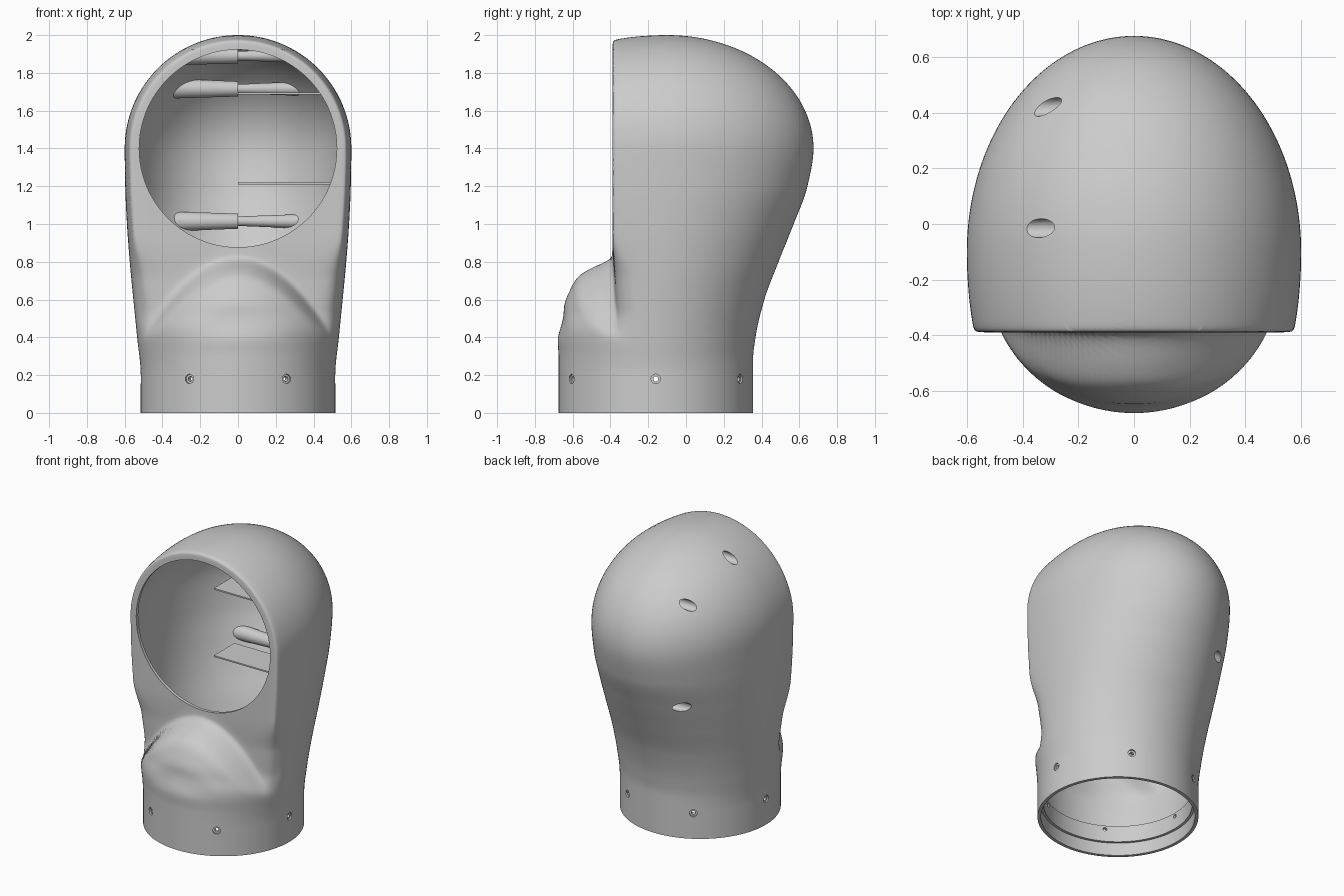
import bpy, bmesh, math
from mathutils import Matrix, Vector

if "Cube" in bpy.data.objects:
    bpy.data.objects.remove(bpy.data.objects["Cube"])

grey = bpy.data.materials.new("plain_grey")
grey.use_nodes = True
grey.diffuse_color = (0.6, 0.6, 0.6, 1)
grey.node_tree.nodes["Principled BSDF"].inputs["Base Color"].default_value = (0.6, 0.6, 0.6, 1)


def curve(points, z):
    """Monotone smooth interpolation through (z, value) points."""
    if z <= points[0][0]:
        return points[0][1]
    if z >= points[-1][0]:
        return points[-1][1]

    def step(j):
        a, b = points[j], points[j + 1]
        return (b[1] - a[1]) / (b[0] - a[0])

    def slope(j):
        if j == 0 or j == len(points) - 1:
            return 0
        p, q = step(j - 1), step(j)
        return 2 * p * q / (p + q) if p * q > 0 else 0

    i = max(j for j in range(len(points) - 1) if points[j][0] <= z)
    (z0, v0), (z1, v1) = points[i], points[i + 1]
    h = z1 - z0
    t = (z - z0) / h
    return (v0 * (1 + 2 * t) * (1 - t) ** 2 + v1 * t * t * (3 - 2 * t)
            + h * t * (1 - t) * (slope(i) * (1 - t) - slope(i + 1) * t))


# Side width, back line, depth of the front curve, front limit and blend by height
MID, DOME, OPENING, WALL = 1.4, .6, .523, .022
WIDTH = [(0, .515), (.2, .515), (.4, .534), (.6, .554), (.8, .573), (1, .588), (1.2, .597), (MID, DOME)]
BACK = [(0, .355), (.28, .355), (.4, .368), (.6, .415), (.8, .49), (1, .57), (1.2, .643), (MID, .675)]
CENTRE = [(0, -.16), (.3, -.16), (.9, -.12), (MID, -.1)]
DEPTH = [(0, .515), (.3, .515), (.5, .56), (.7, .68), (.9, .86), (MID, 1.0)]
FRONT = [(.2, -.95), (.35, -.76), (.45, -.71), (.55, -.69), (.65, -.635), (.72, -.585),
         (.77, -.5), (.8, -.43), (.83, -.395), (.9, -.39)]
BLEND = [(.3, .005), (.55, .12), (.7, .12), (.95, .03)]


def section(z, inset):
    """Centre, half width, back depth and front depth at a height."""
    k = math.sqrt(max(0, 1 - (max(0, z - MID) / (DOME - inset)) ** 2))
    c = curve(CENTRE, z)
    return (c, (curve(WIDTH, z) - inset) * k, (curve(BACK, z) - inset - c) * k,
            (curve(DEPTH, z) - inset) * k)


def wall_x(y, z):
    """Side position of the middle of the wall."""
    c, w, b, f = section(z, WALL / 2)
    return w * math.sqrt(max(0, 1 - ((y - c) / (b if y > c else f)) ** 2))


def new_object(name, bm):
    bmesh.ops.recalc_face_normals(bm, faces=bm.faces)
    mesh = bpy.data.meshes.new(name)
    bm.to_mesh(mesh)
    bm.free()
    obj = bpy.data.objects.new(name, mesh)
    bpy.context.collection.objects.link(obj)
    mesh.materials.append(grey)
    return obj


# Hollow shell: outer and inner skins joined at the face opening and the collar
COLS, LOW, MIDDLE, HIGH = 160, 60, 64, 20


def skin(bm, inset):
    base, top = MID - OPENING, MID + OPENING
    peak = MID + DOME - inset
    levels = [base * i / LOW for i in range(LOW)]
    levels += [MID - OPENING * math.cos(math.pi * i / MIDDLE) for i in range(MIDDLE + 1)]
    levels += [top + (peak - top) * math.sin(math.pi / 2 * i / HIGH) for i in range(1, HIGH)]
    rows = []
    for z in levels:
        c, w, b, f = section(z, inset)
        gap = math.asin(math.sqrt(max(0, OPENING ** 2 - (z - MID) ** 2)) / w)
        row = []
        for j in range(COLS + 1):
            u = (2 * j / COLS - 1) * (math.pi - gap)
            x, s = w * math.sin(u), math.cos(u)
            if s >= 0:
                y = c + b * s
            else:
                y = c + f * s
                limit = curve(FRONT, z + 1.7 * x * x) + inset
                soft = curve(BLEND, z) * min(1, -3 * s)
                y = (y + limit + math.sqrt((y - limit) ** 2 + soft ** 2)) / 2
            row.append(bm.verts.new((x, y, z)))
        rows.append(row)
    for r0, r1 in zip(rows, rows[1:]):
        for j in range(COLS):
            bm.faces.new((r0[j], r0[j + 1], r1[j + 1], r1[j]))
    pole = bm.verts.new((0, CENTRE[-1][1], peak))
    for j in range(COLS):
        bm.faces.new((rows[-1][j], rows[-1][j + 1], pole))
    return rows


bm = bmesh.new()
outer, inner = skin(bm, 0), skin(bm, WALL)
for j in range(COLS):
    bm.faces.new((outer[0][j], outer[0][j + 1], inner[0][j + 1], inner[0][j]))
for i in range(LOW, LOW + MIDDLE):
    for j in (0, COLS):
        bm.faces.new((outer[i][j], outer[i + 1][j], inner[i + 1][j], inner[i][j]))
bmesh.ops.remove_doubles(bm, verts=bm.verts, dist=1e-5)
shell = new_object("hood_shell", bm)

# Ledge band inside the collar
bm = bmesh.new()
profile = [(.475, .09), (.5, .09), (.5, .205), (.475, .205)]
SEG = 96
rings = [[bm.verts.new((r * math.cos(a), r * math.sin(a) - .16, z)) for r, z in profile]
         for a in (2 * math.pi * i / SEG for i in range(SEG))]
for i in range(SEG):
    p, q = rings[i], rings[(i + 1) % SEG]
    for j in range(4):
        n = (j + 1) % 4
        bm.faces.new((p[j], p[n], q[n], q[j]))
ledge = new_object("collar_ledge", bm)
parts = [shell, ledge]


def add_rod(bm, start, end, radius, sides=24):
    d = end - start
    matrix = Matrix.Translation((start + end) / 2) @ d.to_track_quat('Z', 'Y').to_matrix().to_4x4()
    bmesh.ops.create_cone(bm, cap_ends=True, segments=sides, radius1=radius, radius2=radius,
                          depth=d.length, matrix=matrix)


def add_post(name, side, y, z, r_joint, r_wall, sides=32):
    """Post from the middle plane out to the curved wall."""
    bm = bmesh.new()
    joint, wall = [], []
    for i in range(sides):
        a = 2 * math.pi * i / sides
        dy, dz = math.cos(a), math.sin(a)
        joint.append(bm.verts.new((0, y + r_joint * dy, z + r_joint * dz)))
        yw, zw = y + r_wall * dy, z + r_wall * dz
        wall.append(bm.verts.new((side * wall_x(yw, zw), yw, zw)))
    for i in range(sides):
        n = (i + 1) % sides
        bm.faces.new((joint[i], joint[n], wall[n], wall[i]))
    bm.faces.new(joint)
    tip = bm.verts.new((side * wall_x(y, z), y, z))
    for i in range(sides):
        bm.faces.new((wall[i], wall[(i + 1) % sides], tip))
    parts.append(new_object(name, bm))
    return parts[-1]


# Joining posts: sockets on the right half, pegs on the left
POSTS = (("lower", .475, 1.015), ("upper", .42, 1.715), ("top", -.015, 1.89))
sockets = []
for place, y, z in POSTS:
    sockets.append(add_post(place + "_socket", -1, y, z, .04, .05))
    add_post(place + "_peg", 1, y, z, .025, .036)

# Thin shelves on the left half
for place, z in (("lower", 1.215), ("upper", 1.69)):
    bm = bmesh.new()
    edge = [(0, -.27), (wall_x(-.27, z), -.27), (wall_x(-.04, z), -.04), (0, -.04)]
    under = bm.faces.new([bm.verts.new((x, y, z - .005)) for x, y in edge])
    lifted = bmesh.ops.extrude_face_region(bm, geom=[under])["geom"]
    bmesh.ops.translate(bm, vec=(0, 0, .01), verts=[v for v in lifted if isinstance(v, bmesh.types.BMVert)])
    parts.append(new_object(place + "_shelf", bm))

# Cutters: countersinks, drilled collar holes and screw bores
sink_bm, drill_bm, bore_bm = bmesh.new(), bmesh.new(), bmesh.new()
hub = Vector((0, -.16, .18))
for i in range(6):
    a = math.radians(60 * i)
    d = Vector((math.cos(a), math.sin(a), 0))
    add_rod(sink_bm, hub + d * .505, hub + d * .6, .025)
    add_rod(drill_bm, hub + d * .4, hub + d * .61, .013)
for place, y, z in POSTS:
    add_rod(bore_bm, Vector((-.9, y, z)), Vector((-.15, y, z)), .034)
sinks = new_object("sink_cutter", sink_bm)
drills = new_object("drill_cutter", drill_bm)
bores = new_object("bore_cutter", bore_bm)
cutters = [sinks, drills, bores]
for tool in cutters:
    tool.hide_render = True

for part, tool in [(shell, sinks), (shell, drills), (shell, bores), (ledge, drills)] + [(s, bores) for s in sockets]:
    mod = part.modifiers.new("holes", 'BOOLEAN')
    mod.operation, mod.solver, mod.object = 'DIFFERENCE', 'EXACT', tool
    bpy.context.view_layer.update()
    bpy.context.view_layer.objects.active = part
    bpy.ops.object.modifier_apply(modifier=mod.name)
for tool in cutters:
    bpy.data.objects.remove(tool)

# Smooth shading with crisp cut edges
for obj in parts:
    bpy.ops.object.select_all(action='DESELECT')
    obj.select_set(True)
    bpy.context.view_layer.objects.active = obj
    bpy.ops.object.shade_smooth_by_angle(angle=math.radians(35))
